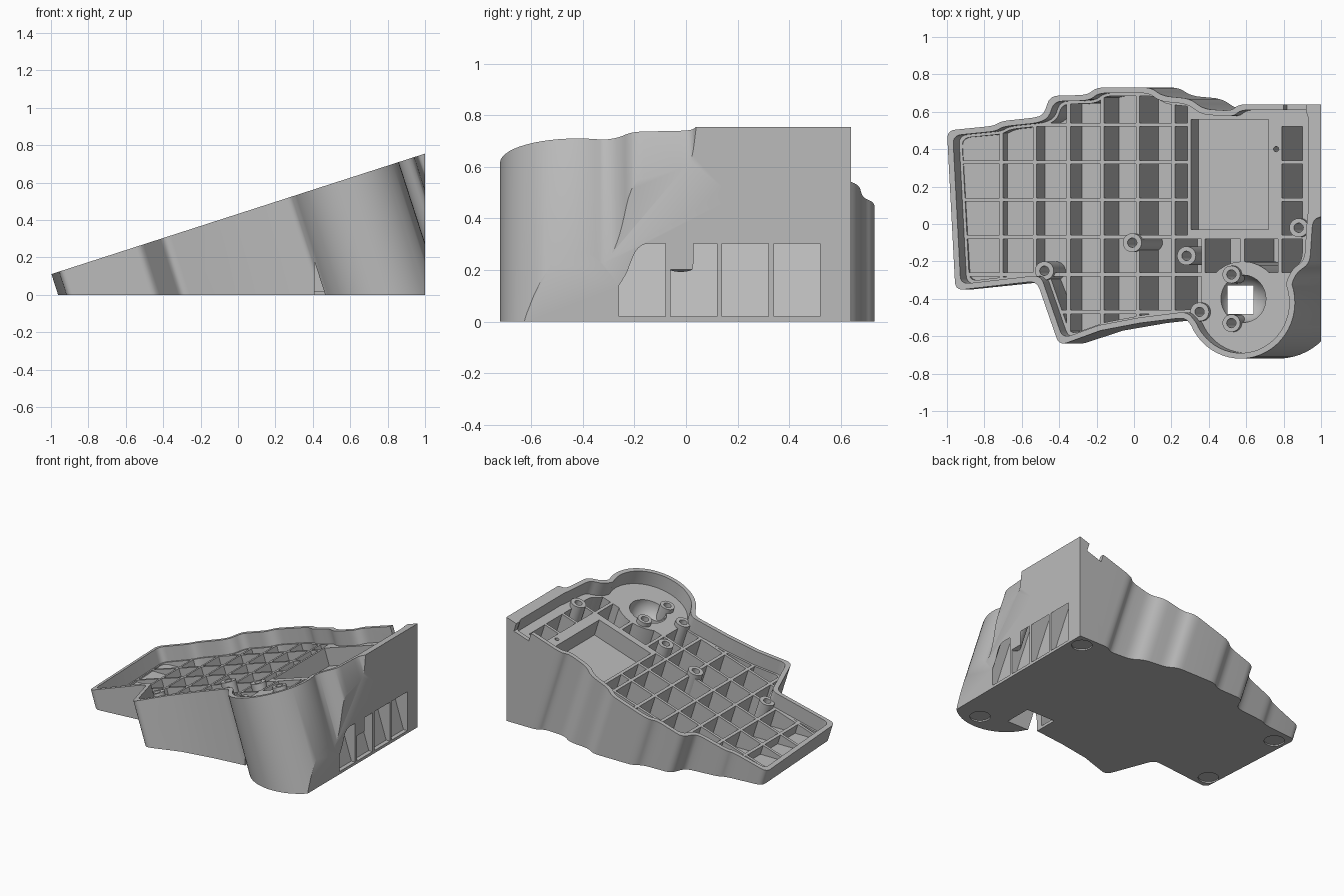
import bpy, bmesh, math
from mathutils import Vector

cube = bpy.data.objects.get("Cube")
if cube:
    bpy.data.objects.remove(cube, do_unlink=True)

SLOPE, MID = 0.3225, 0.4325      # tilted top plane: z = MID + SLOPE * x
RECESS, FLOOR = 0.10, 0.02       # depth of rib tops, height of pocket floors
SHIFT = SLOPE * RECESS           # sideways lean at rib level

grey = bpy.data.materials.new("plain grey")
grey.use_nodes = True
grey.diffuse_color = (0.5, 0.5, 0.5, 1)
grey.node_tree.nodes["Principled BSDF"].inputs["Base Color"].default_value = (0.5, 0.5, 0.5, 1)


def finish(bm, name):
    bmesh.ops.recalc_face_normals(bm, faces=bm.faces)
    mesh = bpy.data.meshes.new(name)
    bm.to_mesh(mesh)
    bm.free()
    mesh.materials.append(grey)
    ob = bpy.data.objects.new(name, mesh)
    bpy.context.collection.objects.link(ob)
    return ob


def prisms(name, outlines, start, depth=9, floor=FLOOR):
    """Sweep outlines square to the tilted plane, stopping at a depth or a level floor."""
    bm = bmesh.new()
    for pts in outlines:
        rings = []
        for end in (False, True):
            ring = []
            for x, y in pts:
                z = MID + SLOPE * x
                t = min(depth, z - floor) if end else min(start, z - floor - 0.001)
                ring.append(bm.verts.new((x + SLOPE * t, y, z - t)))
            rings.append(ring)
        a, b = rings
        bm.faces.new(a)
        bm.faces.new(b[::-1])
        for i in range(len(a)):
            j = (i + 1) % len(a)
            bm.faces.new((a[i], b[i], b[j], a[j]))
    return finish(bm, name)


def box(name, lo, hi):
    bm = bmesh.new()
    bmesh.ops.create_cube(bm, size=1)
    for v in bm.verts:
        v.co = [l + (c + 0.5) * (h - l) for c, l, h in zip(v.co, lo, hi)]
    return finish(bm, name)


def cylinder(name, centre, radius, depth, along_x=False):
    bm = bmesh.new()
    bmesh.ops.create_cone(bm, cap_ends=True, segments=32, radius1=radius, radius2=radius, depth=depth)
    for v in bm.verts:
        if along_x:
            v.co = (v.co.z, v.co.y, -v.co.x)
        v.co += Vector(centre)
    return finish(bm, name)


def combine(target, other, operation="DIFFERENCE"):
    mod = target.modifiers.new("combine", "BOOLEAN")
    mod.operation, mod.object, mod.solver = operation, other, "EXACT"
    bpy.context.view_layer.objects.active = target
    bpy.ops.object.modifier_apply(modifier=mod.name)
    bpy.data.objects.remove(other, do_unlink=True)


def rect(x0, x1, y0, y1):
    return [(x0 - SHIFT, y0), (x1 - SHIFT, y0), (x1 - SHIFT, y1), (x0 - SHIFT, y1)]


def circle(x, y, r, n=28):
    return [(x + r * math.cos(math.tau * i / n), y + r * math.sin(math.tau * i / n)) for i in range(n)]


def inset(pts, d, max_x):
    out = []
    for i, p in enumerate(pts):
        p, a, b = Vector(p), Vector(pts[i - 1]), Vector(pts[(i + 1) % len(pts)])
        e, f = (p - a).normalized(), (b - p).normalized()
        n, m = Vector((-e.y, e.x)), Vector((-f.y, f.x))
        q = p + (n + m) * d / (1 + n.dot(m))
        out.append((min(q.x, max_x), q.y))
    return out


def rounded(pts, r=0.045, steps=5):
    out = []
    for i, p in enumerate(pts):
        p, a, b = Vector(p), Vector(pts[i - 1]), Vector(pts[(i + 1) % len(pts)])
        u, v = a - p, b - p
        if u.angle(v) > math.radians(165) or p.x > 0.99:
            out.append(tuple(p))
            continue
        s = p + u.normalized() * min(r, u.length * 0.45)
        e = p + v.normalized() * min(r, v.length * 0.45)
        for k in range(steps + 1):
            t = k / steps
            out.append(tuple(s * (1 - t) ** 2 + p * 2 * t * (1 - t) + e * t * t))
    return out


# Outline on the tilted top plane, counter-clockwise from the back left corner
outline = [(-1, .5), (-.955, -.355), (-.52, -.305), (-.4, -.65), (-.18, -.57), (.03, -.53), (.27, -.5)]
for i in range(27):
    a = math.radians(203 + 177 * i / 26)
    outline.append((.57 + .29 * math.cos(a), -.42 + .3 * math.sin(a)))
outline += [(.87, -.26), (.94, -.21), (.955, .02), (1, .04), (1, .64), (.56, .64), (.52, .605),
            (.37, .615), (.3, .67), (.15, .685), (.09, .73), (-.2, .73), (-.25, .69),
            (-.45, .685), (-.48, .59), (-.52, .57), (-.71, .55), (-.75, .525)]

# Wedge body with the shallow tray inside its rim
body = prisms("case_body", [rounded(outline)], 0, floor=0)
combine(body, prisms("tray", [rounded(inset(outline, 0.03, 0.93))], -0.1, RECESS))

# Deep pockets that leave a grid of ribs
cols = [-1.0, -.71, -.53, -.35, -.17, .02, .21]
rows = [-.7, -.47, -.27, -.07, .13, .33, .53, .75]
spans = []
for y0, y1 in zip(rows, rows[1:]):
    spans += [(x0, x1, y0, y1) for x0, x1 in zip(cols, cols[1:])]
    if y0 >= -.07:
        spans.append((.21, .295, y0, y1))
    elif y0 > -.5:
        spans.append((.21, .37, y0, y1))
    if -.3 < y0 < .5:
        spans.append((.78, 1.0, y0, y1))
spans += [(.37, .58, -.27, -.07), (.58, .78, -.27, -.07)]
pockets = prisms("pockets", [rect(a + .01, b - .01, c + .01, d - .01) for a, b, c, d in spans], 0.05)
combine(pockets, prisms("pocket_limit", [rounded(inset(outline, 0.045, 0.868))], -0.05, floor=0.01), "INTERSECT")
combine(pockets, prisms("cup_housing", [circle(.58 - SHIFT, -.4, .2)], -0.1, floor=-0.1))
combine(body, pockets)

# Screw bosses with holes
bosses = [(0, -.1), (-.47, -.25), (.29, -.17), (.89, -.02), (.36, -.47)]
for x, y in bosses:
    combine(body, prisms("boss", [circle(x - SHIFT, y, .05)], 0.07, 0.5, 0.01), "UNION")

# Rectangular battery recess
combine(body, prisms("battery_recess", [rect(.305, .72, -.03, .56)], 0.05, 0.22))
combine(body, prisms("wire_hole", [circle(.76 - SHIFT, .4, .014, 16)], 0.05, 0.2))

# Round cup with two bosses, its square opening and the slot in the base
bm = bmesh.new()
bmesh.ops.create_uvsphere(bm, u_segments=32, v_segments=16, radius=0.127)
for v in bm.verts:
    v.co += Vector((.585, -.4, MID + SLOPE * (.585 - SHIFT) - RECESS))
combine(body, finish(bm, "cup"))
for y in (-.27, -.53):
    combine(body, prisms("boss", [circle(.53 - SHIFT, y, .047)], 0.07, 0.2), "UNION")
    bosses.append((.53, y))
combine(body, prisms("screw_holes", [circle(x - SHIFT, y, .025, 20) for x, y in bosses], 0.0, 0.24, 0.03))
combine(body, box("base_slot", (.41, -.53, -.1), (.64, -.33, .3)))
combine(body, box("square_opening", (.5, -.48, .2), (.64, -.33, .5)))

# Flat right side, with round ports, and a notch in the back rim
combine(body, box("side_trim", (1, -2, -1), (3, 2, 2)))
for y in (.17, .445):
    combine(body, cylinder("port", (1, y, .49), .045, .2, True))
combine(body, prisms("rim_notch", [[(.8, .6), (.92, .6), (.92, .7), (.8, .7)]], -0.05, 0.06))

# Shallow round seats for feet under the base
for x, y in [(.91, .55), (.82, -.6), (-.85, -.25), (-.87, .4)]:
    combine(body, cylinder("foot_seat", (x, y, 0), .068, .02))

bpy.ops.object.select_all(action="DESELECT")
body.select_set(True)
bpy.context.view_layer.objects.active = body
bpy.ops.object.shade_smooth_by_angle(angle=math.radians(30))
